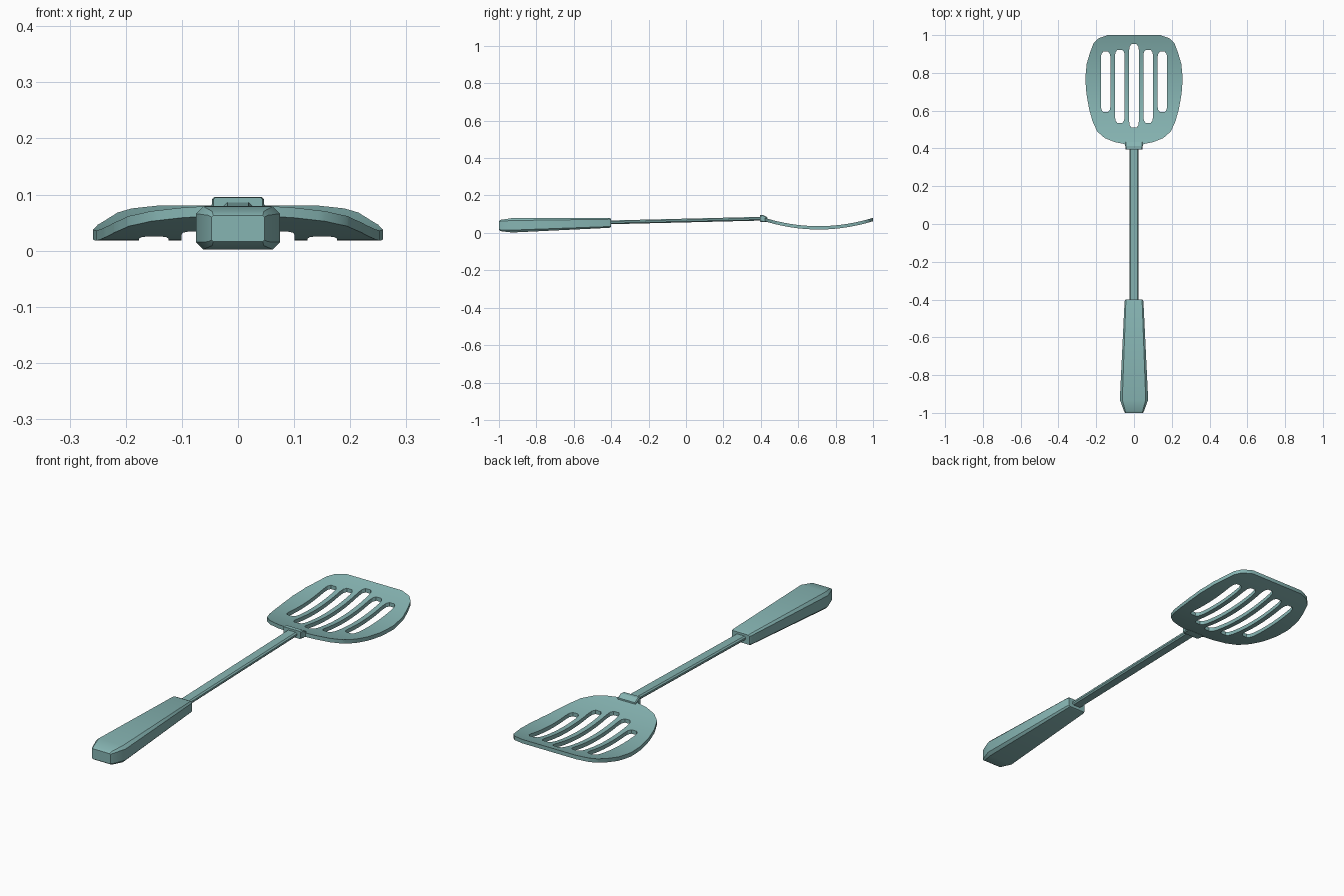
import bpy, bmesh

if "Cube" in bpy.data.objects:
    bpy.data.objects.remove(bpy.data.objects["Cube"])


def finish(obj, angle):
    bpy.ops.object.select_all(action='DESELECT')
    obj.select_set(True)
    bpy.context.view_layer.objects.active = obj
    bpy.ops.object.shade_smooth_by_angle(angle=angle)


mat = bpy.data.materials.new("teal")
mat.diffuse_color = (0.24, 0.46, 0.45, 1)
mat.use_nodes = True
mat.node_tree.nodes["Principled BSDF"].inputs["Base Color"].default_value = mat.diffuse_color


def add_object(name, bm, angle=0.5):
    bmesh.ops.recalc_face_normals(bm, faces=bm.faces)
    mesh = bpy.data.meshes.new(name)
    bm.to_mesh(mesh)
    bm.free()
    mesh.materials.clear()
    mesh.materials.append(mat)
    obj = bpy.data.objects.new(name, mesh)
    bpy.context.collection.objects.link(obj)
    finish(obj, angle)
    return obj


def loft(name, stations):
    """Skin chamfered rectangles given as (y, half width, z low, z high, chamfer)."""
    bm = bmesh.new()
    rings = []
    for y, w, lo, hi, c in stations:
        pts = [(w - c, lo), (w, lo + c), (w, hi - c), (w - c, hi)]
        pts += [(-x, z) for x, z in reversed(pts)]
        rings.append([bm.verts.new((x, y, z)) for x, z in pts])
    for a, b in zip(rings, rings[1:]):
        for i in range(8):
            j = (i + 1) % 8
            bm.faces.new((a[i], a[j], b[j], b[i]))
    bm.faces.new(rings[0])
    bm.faces.new(rings[-1])
    return add_object(name, bm)


# tapered grip
loft("handle", [(-1.0, 0.047, 0.016, 0.063, 0.003),
                (-0.99, 0.053, 0.009, 0.07, 0.007),
                (-0.93, 0.075, 0.002, 0.079, 0.013),
                (-0.41, 0.05, 0.027, 0.08, 0.007),
                (-0.4, 0.045, 0.032, 0.076, 0.005)])

# long thin shaft
loft("shaft", [(-0.42, 0.025, 0.046, 0.066, 0.006),
               (0.41, 0.025, 0.066, 0.086, 0.006)])

# collar joining shaft and blade
loft("collar", [(0.395, 0.044, 0.06, 0.095, 0.004),
                (0.412, 0.046, 0.058, 0.096, 0.004),
                (0.435, 0.046, 0.057, 0.083, 0.004)])

# slotted blade: flat outline with holes, then curved along its length
right = [(0.045, 0.41), (0.05, 0.423), (0.1, 0.433), (0.155, 0.455),
         (0.195, 0.49), (0.22, 0.545), (0.238, 0.61), (0.252, 0.69), (0.258, 0.77),
         (0.25, 0.85), (0.232, 0.91), (0.215, 0.955), (0.19, 0.982), (0.14, 1.0)]


def slot(cx, lo, hi, w=0.026):
    half = [(0.5 * w, lo), (0.87 * w, lo + 0.012), (w, lo + 0.035),
            (w, hi - 0.035), (0.87 * w, hi - 0.012), (0.5 * w, hi)]
    return [(cx + x, y) for x, y in half] + [(cx - x, y) for x, y in reversed(half)]


loops = [right + [(-x, y) for x, y in reversed(right)], slot(0, 0.51, 0.952)]
for s in (-1, 1):
    loops += [slot(s * 0.075, 0.535, 0.922), slot(s * 0.15, 0.593, 0.912)]

curve = bpy.data.curves.new("blade_outline", 'CURVE')
curve.dimensions = '2D'
curve.fill_mode = 'BOTH'
curve.extrude = 0.009
for pts in loops:
    sp = curve.splines.new('POLY')
    sp.points.add(len(pts) - 1)
    for p, (x, y) in zip(sp.points, pts):
        p.co = (x, y, 0, 1)
    sp.use_cyclic_u = True
outline = bpy.data.objects.new("blade_outline", curve)
bpy.context.collection.objects.link(outline)
bpy.context.view_layer.update()
flat = bpy.data.meshes.new_from_object(outline)
bpy.data.objects.remove(outline)

bm = bmesh.new()
bm.from_mesh(flat)
bmesh.ops.remove_doubles(bm, verts=bm.verts, dist=0.0001)
for i in range(1, 24):
    bmesh.ops.bisect_plane(bm, geom=bm.verts[:] + bm.edges[:] + bm.faces[:], dist=1e-5,
                           plane_co=(0, 0.4 + i * 0.025, 0), plane_no=(0, 1, 0))
for v in bm.verts:
    v.co.z += 0.027 + 0.53 * (v.co.y - 0.71) ** 2
add_object("blade", bm)
